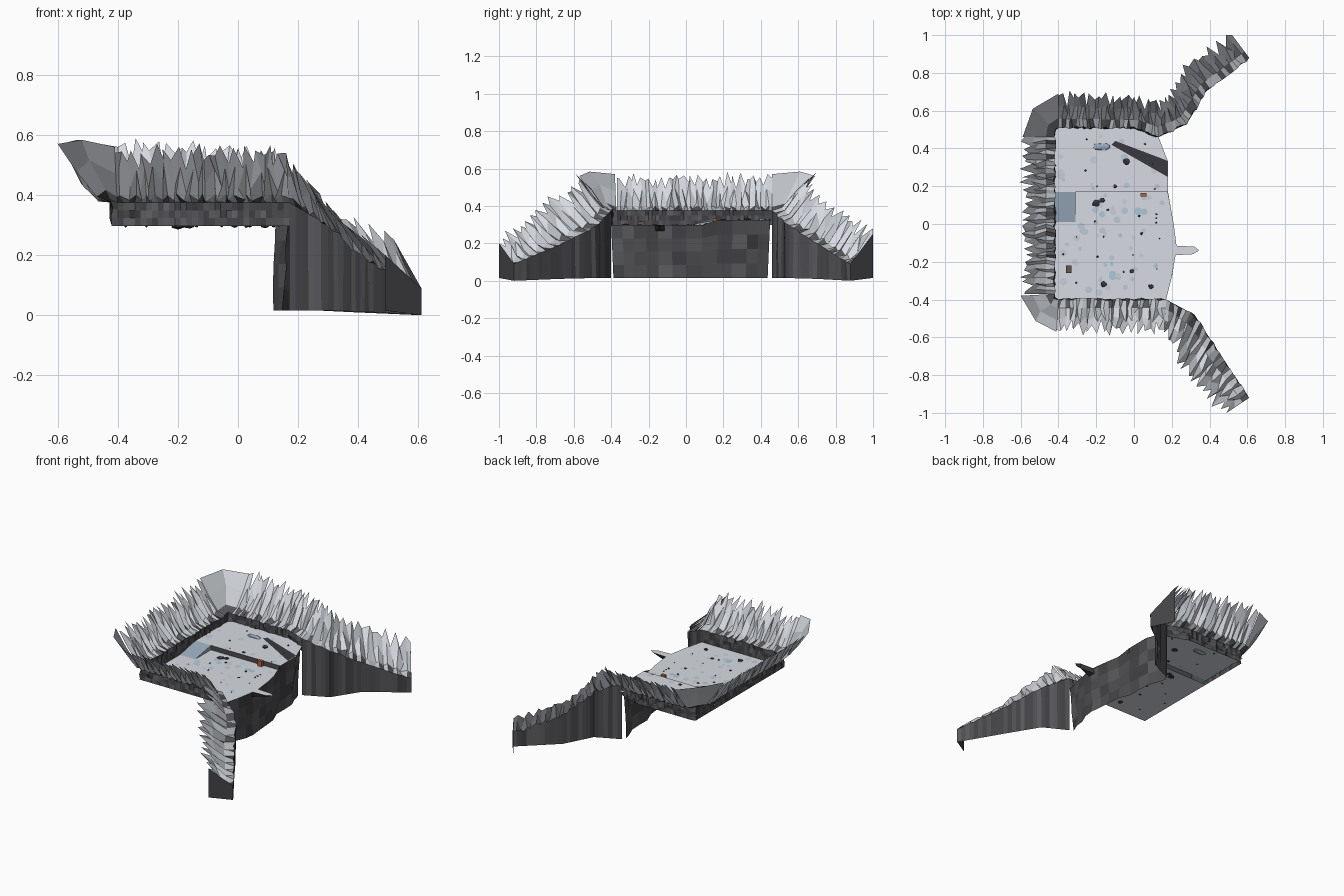
import bpy, bmesh, random
from math import sin, cos, pi
from mathutils import Vector, noise

if "Cube" in bpy.data.objects:
    bpy.data.objects.remove(bpy.data.objects["Cube"])

random.seed(7)
R = random.uniform
LOW, HIGH = 0.297, 0.326     # the two floor levels


def mat(name, r, g, b):
    m = bpy.data.materials.new(name)
    m.diffuse_color = (r, g, b, 1)
    m.use_nodes = True
    m.node_tree.nodes["Principled BSDF"].inputs["Base Color"].default_value = m.diffuse_color
    return m


SNOW = mat("snow", .68, .71, .76)
FROST = mat("frost", .52, .55, .58)
STONE = [mat("stone_%d" % i, v, v, v * 1.1) for i, v in enumerate((.055, .075, .10))]
ICE = [mat("ice_0", .50, .60, .70), mat("ice_1", .57, .62, .70), mat("ice_2", .40, .58, .68)]
SLATE = mat("slate", .33, .42, .52)
DARK = mat("dark_rock", .04, .04, .05)
RUST = mat("rust", .45, .12, .04)
WOOD = mat("wood", .12, .09, .06)


def mesh_object(name, verts, faces, mats, idx=None):
    me = bpy.data.meshes.new(name)
    me.from_pydata([tuple(v) for v in verts], [], faces)
    for m in mats:
        me.materials.append(m)
    for p, k in zip(me.polygons, idx or []):
        p.material_index = k
    ob = bpy.data.objects.new(name, me)
    bpy.context.collection.objects.link(ob)
    return ob


def sheet(name, cols, mats, pick, flip=False):
    """Quad sheet from columns of points; pick(row) gives the material."""
    n = len(cols[0])
    faces, idx = [], []
    for i in range(len(cols) - 1):
        for j in range(n - 1):
            f = [i * n + j, (i + 1) * n + j, (i + 1) * n + j + 1, i * n + j + 1]
            faces.append(f[::-1] if flip else f)
            idx.append(pick(j))
    return mesh_object(name, [v for c in cols for v in c], faces, mats, idx)


def resample(keys, step):
    out = []
    for a, b in zip(keys, keys[1:]):
        a, b = Vector(a), Vector(b)
        d = max((a.xy - b.xy).length, (Vector(a[2:4]) - Vector(b[2:4])).length * .6)
        n = max(1, round(d / step))
        out += [a.lerp(b, k / n) for k in range(n)]
    return out + [Vector(keys[-1])]


def rock_wall(name, keys, wall_rows, step=.019):
    """Upright rock face topped by a jagged slope leaning outward.
    key = inner x, y, outer x, y, base z, wall top z, crest z"""
    samples = resample(keys, step)
    cols = []
    for i, s in enumerate(samples):
        end = i in (0, len(samples) - 1)
        inner, outer, zb, zw, zc = s.xy, Vector(s[2:4]), s[4], s[5], s[6]
        lean = outer - inner
        side = Vector((-lean.y, lean.x)).normalized()
        col = []
        for k in range(wall_rows + 1):
            j = 0 if end or k == 0 else R(-.008, .008)
            p = inner + lean.normalized() * j
            col.append((p.x, p.y, zb + (zw - zb) * k / wall_rows))
        tooth = 1 if end else (R(.95, 1.2) if i % 2 else R(.66, .98))
        for f, h, fold in ((.28, .1, .012), (.65, .52, .026), (1, 1, 0)):
            q = f * tooth if f > .5 else f
            p = inner + lean * q + side * (0 if end else R(-.012, .012))
            z = zw + (zc - zw) * h * (tooth if f > .5 else 1)
            if not end:
                z += (fold if i % 2 else -fold) * R(.4, 1.2)
            col.append((p.x, max(-1, min(1, p.y)), z))
        cols.append(col)

    def pick(j):
        if j < wall_rows:
            return random.randrange(3)
        return random.choice((2, 4, 4)) if j == wall_rows else random.choice((3, 3, 4))
    sheet(name, cols, STONE + [SNOW, FROST], pick, flip=True)


# Rock ring around the plateau
rock_wall("plateau_wall", [
    (.13, .46, .12, .66, LOW, .375, .55), (0, .51, 0, .66, LOW, .375, .54),
    (-.40, .51, -.40, .68, LOW, .375, .56)], 3)
rock_wall("plateau_corner_north", [
    (-.40, .51, -.40, .69, LOW, .375, .56), (-.42, .50, -.52, .61, LOW, .385, .57),
    (-.42, .46, -.59, .46, LOW, .375, .57)], 3, .2)
rock_wall("plateau_wall_west", [
    (-.42, .46, -.58, .46, LOW, .375, .55), (-.42, -.37, -.58, -.37, LOW, .375, .55)], 3)
rock_wall("plateau_corner_south", [
    (-.42, -.37, -.60, -.38, LOW, .375, .57), (-.42, -.39, -.52, -.50, LOW, .385, .57),
    (-.40, -.40, -.41, -.57, LOW, .375, .56)], 3, .2)
rock_wall("plateau_wall_south", [
    (-.40, -.40, -.41, -.56, LOW, .375, .54), (.17, -.40, .16, -.56, LOW, .375, .54)], 3)

# Descending wings
rock_wall("wing_north", [
    (.61, .88, .52, 1, 0, .09, .25), (.38, .70, .27, .83, .01, .20, .36),
    (.28, .53, .18, .67, .015, .31, .48), (.13, .46, .12, .65, .015, .375, .56)], 1, .026)
rock_wall("wing_south", [
    (.17, -.40, .16, -.57, .015, .375, .54), (.32, -.48, .23, -.67, .015, .29, .45),
    (.45, -.68, .32, -.85, .01, .19, .33), (.61, -.92, .49, -1, 0, .09, .20)], 1, .026)
for name, a, b, h in (("wing_end_north", (.61, .88), (.52, 1), .25),
                      ("wing_end_south", (.61, -.92), (.49, -1), .20)):
    mesh_object(name, [(*a, 0), (*b, .015), (*b, h), (*a, .09)], [(0, 1, 2, 3)], [STONE[0]])

# Floor edge, south to north, with the tongue-shaped ledge
low_edge = [(.17, -.40), (.20, -.28), (.22, -.165), (.31, -.16), (.345, -.14),
            (.32, -.12), (.225, -.115), (.21, 0), (.18, .17)]
high_edge = [(.18, .17), (.18, .33), (.13, .46), (0, .51), (-.42, .51), (-.42, .17)]


def flat(name, pts, z, m):
    return mesh_object(name, [(x, y, z) for x, y in pts], [tuple(range(len(pts)))], [m])


flat("lower_floor", low_edge + [(-.42, .17), (-.42, -.40)], LOW, SNOW)
flat("upper_floor", high_edge, HIGH, SNOW)
mesh_object("floor_step", [(-.31, .17, LOW), (.18, .17, LOW), (.18, .17, HIGH), (-.31, .17, HIGH)],
            [(0, 1, 2, 3)], [STONE[1]])
mesh_object("ramp", [(-.42, .01, LOW + .001), (-.31, .01, LOW + .001), (-.31, .17, HIGH),
                     (-.42, .17, HIGH), (-.31, .17, LOW)], [(0, 1, 2, 3), (1, 4, 2)], [SLATE])

# Underside of the ledge tapers back into the cliff
ledge = [(.22, -.165, LOW), (.31, -.16, LOW), (.345, -.14, LOW), (.32, -.12, LOW),
         (.225, -.115, LOW), (.21, -.165, .265), (.30, -.14, .28), (.21, -.115, .265)]
mesh_object("ledge_underside", ledge, [(0, 5, 6, 1), (1, 6, 2), (2, 6, 3), (3, 6, 7, 4), (5, 7, 6)],
            [STONE[0]])

# Cliff face under the open edge
cliff_keys = [(.165, -.40), (.20, -.28), (.218, -.15), (.21, 0), (.18, .17), (.178, .33), (.125, .45)]
cols = []
for a, b in zip(cliff_keys, cliff_keys[1:] + [None]):
    for t in ((0, .5) if b else (0,)):
        p = Vector(a).lerp(Vector(b or a), t)
        top = HIGH if p.y > .165 else LOW
        cols.append([(p.x - .012 * (1 - k / 4) + (R(-.012, .008) if k < 4 else 0),
                      p.y * (1 - .03 * (1 - k / 4)), .015 + (top - .015) * k / 4) for k in range(5)])
sheet("cliff_face", cols, STONE, lambda j: random.randrange(3))

# Dark channel across the upper floor
flat("channel", [(-.12, .42), (.177, .25), (.177, .335), (-.10, .44)], HIGH + .002, DARK)


def floor_z(y):
    return HIGH if y > .17 else LOW


# Frosty patches scattered on the floor
verts, faces, idx = [], [], []
for i in range(75):
    x, y, r = R(-.39, .15), R(-.37, .47), R(.008, .021)
    if abs(y - .17) < r + .005 or (x < -.28 and 0 < y < .18):
        continue
    n = len(verts)
    verts += [(x + r * cos(a * pi / 5), y + r * sin(a * pi / 5), floor_z(y) + .0012 + i * 1e-5)
              for a in range(10)]
    faces.append(tuple(range(n, n + 10)))
    idx.append(random.randrange(3))
mesh_object("frost_patches", verts, faces, ICE, idx)


def rock(name, x, y, size, m):
    """Low-poly boulder half sunk in the floor."""
    bm = bmesh.new()
    bmesh.ops.create_icosphere(bm, subdivisions=1, radius=1)
    for v in bm.verts:
        v.co *= R(.8, 1.15)
        v.co = Vector((x, y, floor_z(y))) + v.co * Vector(size)
    me = bpy.data.meshes.new(name)
    bm.to_mesh(me)
    bm.free()
    me.materials.append(m)
    bpy.context.collection.objects.link(bpy.data.objects.new(name, me))


for x, y, r in ((-.20, .11, .023), (-.17, .125, .016), (-.04, .33, .02), (.09, -.33, .015),
                (-.16, -.32, .018), (-.01, -.25, .012), (.04, -.05, .01), (-.10, .20, .012)):
    rock("boulder", x, y, (r, r, r * .5), DARK)
for i in range(22):
    r = R(.003, .007)
    rock("pebble", R(-.38, .14), R(-.37, .45), (r, r, r), DARK)
rock("pool_rock", -.17, .41, (.055, .022, .012), SLATE)


def box(name, x, y, z, size, m):
    bpy.ops.mesh.primitive_cube_add(size=1, location=(x, y, z))
    ob = bpy.context.object
    ob.name, ob.scale = name, size
    ob.data.materials.append(m)


# Small props
box("crate", -.345, -.24, LOW + .01, (.03, .04, .02), WOOD)
box("post_box", .05, .155, LOW + .018, (.03, .02, .036), RUST)
